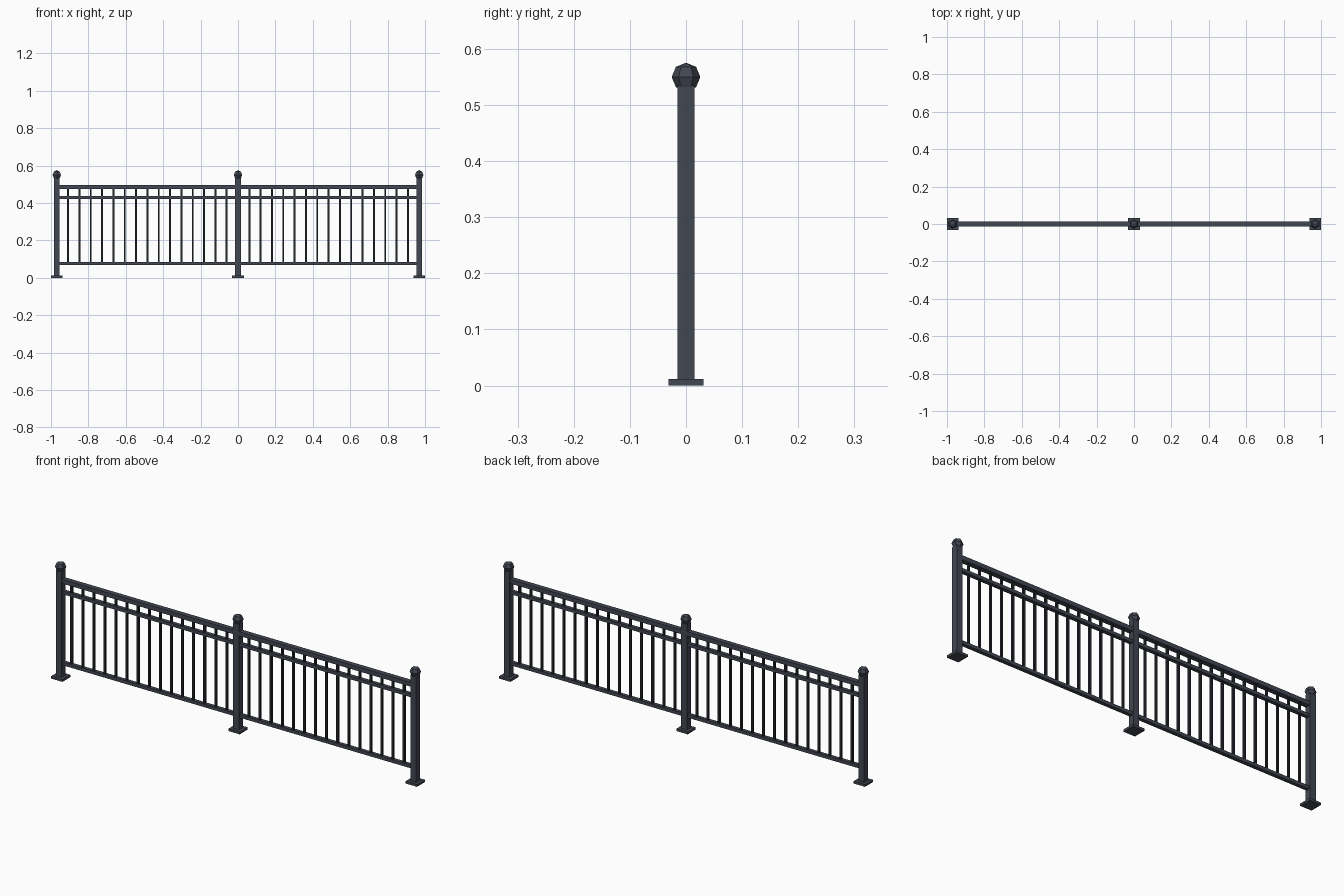
import bpy, bmesh
from mathutils import Matrix, Vector

if "Cube" in bpy.data.objects:
    bpy.data.objects.remove(bpy.data.objects["Cube"])


def material(name, rgb):
    m = bpy.data.materials.new(name)
    m.diffuse_color = (*rgb, 1)
    m.use_nodes = True
    m.node_tree.nodes["Principled BSDF"].inputs["Base Color"].default_value = m.diffuse_color
    return m


IRON = material("dark_iron", (0.055, 0.063, 0.085))
BAR = material("black_iron", (0.018, 0.02, 0.027))


def finish(bm, name, mat):
    me = bpy.data.meshes.new(name)
    bm.to_mesh(me)
    bm.free()
    me.materials.append(mat)
    ob = bpy.data.objects.new(name, me)
    bpy.context.collection.objects.link(ob)
    return ob


def box(name, x0, x1, depth, z0, z1, mat):
    bm = bmesh.new()
    m = Matrix.Translation(((x0 + x1) / 2, 0, (z0 + z1) / 2)) @ Matrix.Diagonal((x1 - x0, depth, z1 - z0, 1))
    bmesh.ops.create_cube(bm, size=1, matrix=m)
    return finish(bm, name, mat)


SPAN = 0.969
POST = 0.0155

# posts with base plates and faceted ball finials
for x in (-SPAN, 0, SPAN):
    box("post", x - POST, x + POST, 2 * POST, 0.005, 0.535, IRON)
    box("base_plate", x - 0.031, x + 0.031, 0.062, 0, 0.0115, IRON)
    bm = bmesh.new()
    bmesh.ops.create_uvsphere(bm, u_segments=6, v_segments=4, radius=0.0255,
                              matrix=Matrix.Translation((x, 0, 0.55)))
    finish(bm, "ball_finial", IRON)

# two panels of rails and balusters
for x0 in (-SPAN, 0):
    a, b = x0 + POST - 0.002, x0 + SPAN - POST + 0.002
    box("top_rail", a, b, 0.025, 0.475, 0.496, IRON)
    box("middle_rail", a, b, 0.018, 0.421, 0.437, IRON)
    box("bottom_rail", a, b, 0.018, 0.07, 0.086, IRON)
    for i in range(1, 16):
        x = x0 + SPAN * i / 16
        box("baluster", x - 0.005, x + 0.005, 0.01, 0.08, 0.48, BAR)
